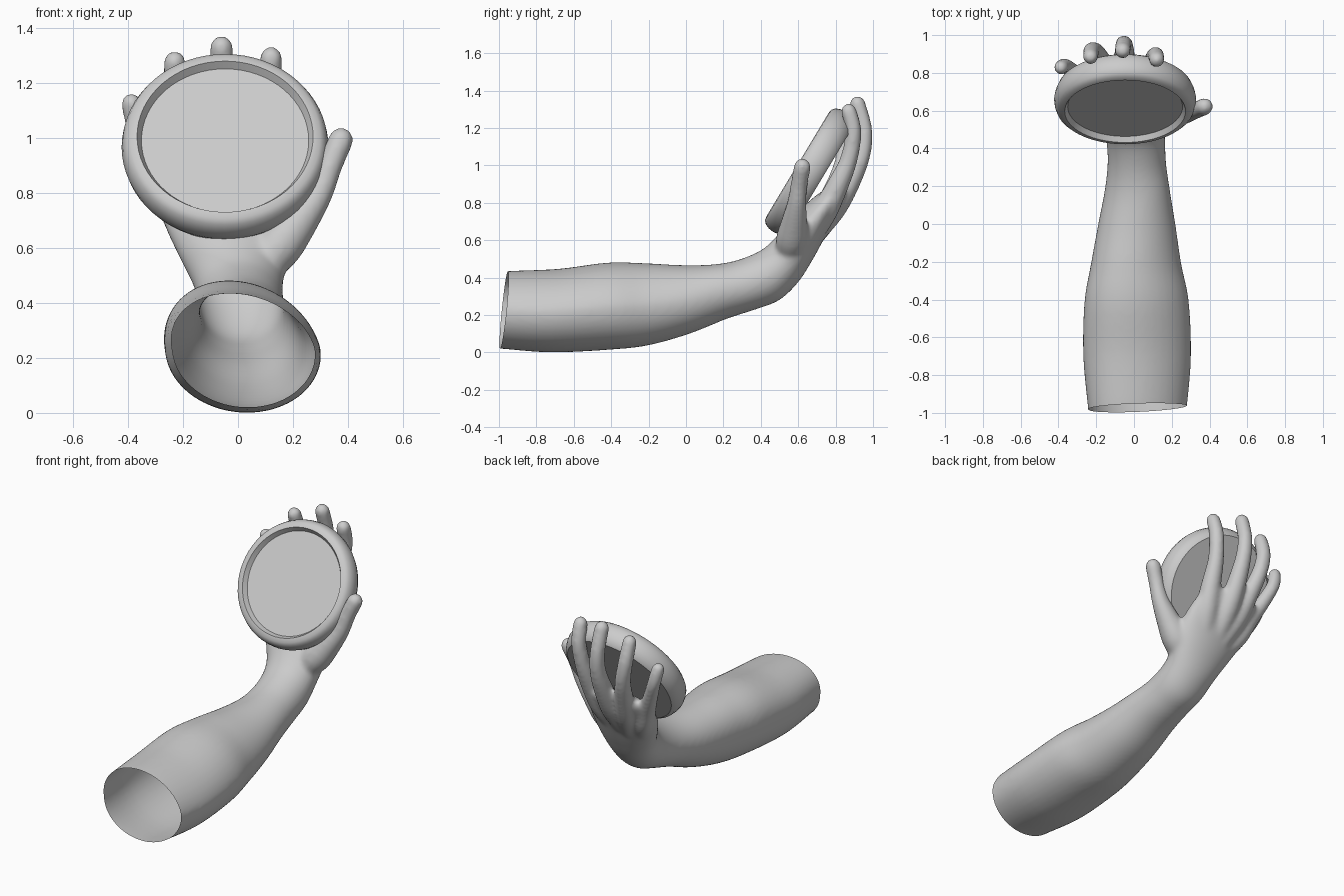
import bpy, bmesh, math
from mathutils import Vector, Matrix

if "Cube" in bpy.data.objects:
    bpy.data.objects.remove(bpy.data.objects["Cube"])


def spline(rows, n=5):
    """Catmull-Rom interpolation of tuples of any length."""
    out = []
    for i in range(len(rows) - 1):
        a, b, c, d = (rows[max(i - 1, 0)], rows[i], rows[i + 1],
                      rows[min(i + 2, len(rows) - 1)])
        for k in range(n):
            t = k / n
            out.append(tuple(
                0.5 * (2 * q + (r - p) * t + (2 * p - 5 * q + 4 * r - s) * t * t
                       + (3 * q - p - 3 * r + s) * t ** 3)
                for p, q, r, s in zip(a, b, c, d)))
    return out + [tuple(rows[-1])]


def loft(bm, rings):
    """Skin closed rings of points and cap both ends."""
    rows = [[bm.verts.new(p) for p in ring] for ring in rings]
    n = len(rows[0])
    for a, b in zip(rows, rows[1:]):
        for i in range(n):
            j = (i + 1) % n
            bm.faces.new((a[i], a[j], b[j], b[i]))
    bm.faces.new(rows[0][::-1])
    bm.faces.new(rows[-1])


def finger(bm, path):
    """Round-tipped tube along (x, y, z, radius) points."""
    pts = spline(path)
    d = (Vector(pts[-1][:3]) - Vector(pts[-2][:3])).normalized()
    end, r = Vector(pts[-1][:3]), pts[-1][3]
    for deg in (25, 50, 70, 85):
        a = math.radians(deg)
        pts.append((*(end + d * r * math.sin(a)), r * math.cos(a)))
    rings = []
    for i, p in enumerate(pts):
        t = Vector(pts[min(i + 1, len(pts) - 1)][:3]) - Vector(pts[max(i - 1, 0)][:3])
        u = Vector((1, 0, 0))
        u = (u - t * u.dot(t) / t.length_squared).normalized()
        v = t.normalized().cross(u)
        rings.append([Vector(p[:3]) + p[3] * (math.cos(k * math.tau / 20) * u
                      + math.sin(k * math.tau / 20) * v) for k in range(20)])
    loft(bm, rings)


def add_object(name, bm):
    me = bpy.data.meshes.new(name)
    bm.to_mesh(me)
    bm.free()
    ob = bpy.data.objects.new(name, me)
    bpy.context.collection.objects.link(ob)
    return ob


def smooth(ob, deg):
    bpy.ops.object.select_all(action='DESELECT')
    ob.select_set(True)
    bpy.context.view_layer.objects.active = ob
    bpy.ops.object.shade_smooth_by_angle(angle=math.radians(deg))


# Forearm, wrist and palm: underside y,z / top y,z / left x / right x / skew
sections = [
    (-1.08, .02, -1.03, .425, -.23, .27, -.05),
    (-.995, .02, -.95, .435, -.24, .28, -.05),
    (-.72, .00, -.68, .447, -.265, .302, -.05),
    (-.40, .015, -.42, .48, -.258, .29, -.05),
    (-.20, .038, -.22, .477, -.225, .25, -.04),
    (.02, .10, -.03, .467, -.19, .22, -.02),
    (.22, .18, .14, .47, -.155, .19, 0),
    (.38, .232, .27, .492, -.14, .17, 0),
    (.50, .28, .39, .54, -.147, .165, 0),
    (.60, .375, .455, .59, -.165, .165, 0),
    (.68, .50, .51, .65, -.215, .18, 0),
    (.75, .63, .58, .73, -.265, .18, 0),
    (.815, .75, .66, .81, -.285, .16, 0),
    (.855, .83, .74, .87, -.27, .13, 0),
    (.86, .87, .79, .89, -.22, .10, 0),
]
bm = bmesh.new()
rings = []
for yb, zb, yt, zt, x0, x1, sk in spline(sections):
    ring = []
    for k in range(40):
        c, s = math.cos(k * math.tau / 40), math.sin(k * math.tau / 40)
        ring.append(((x0 + x1) / 2 + c * (x1 - x0) / 2 + sk * max(s, 0.3 * s),
                     (yb + yt) / 2 + s * (yt - yb) / 2,
                     (zb + zt) / 2 + s * (zt - zb) / 2))
    rings.append(ring)
loft(bm, rings)

# Thumb, then index to little finger
for path in (
    [(.06, .54, .50, .06), (.145, .565, .60, .085), (.225, .58, .70, .07),
     (.295, .593, .80, .052), (.335, .605, .90, .046), (.374, .622, .992, .047)],
    [(.02, .66, .58, .04), (.06, .735, .74, .068), (.085, .805, .88, .06),
     (.10, .87, 1.03, .048), (.115, .895, 1.18, .044), (.12, .87, 1.29, .043)],
    [(-.05, .68, .60, .04), (-.05, .785, .76, .066), (-.05, .875, .91, .058),
     (-.05, .94, 1.06, .048), (-.055, .953, 1.19, .044), (-.06, .917, 1.33, .043)],
    [(-.08, .67, .58, .04), (-.13, .765, .74, .066), (-.165, .845, .88, .056),
     (-.20, .91, 1.03, .047), (-.225, .918, 1.16, .044), (-.23, .885, 1.275, .042)],
    [(-.12, .62, .55, .04), (-.20, .70, .68, .06), (-.26, .755, .81, .052),
     (-.32, .805, .93, .044), (-.367, .838, 1.04, .04), (-.387, .828, 1.125, .039)],
):
    finger(bm, path)
bmesh.ops.recalc_face_normals(bm, faces=bm.faces)

# Fuse arm and fingers into one soft skin
arm = add_object("arm_and_hand", bm)
rem = arm.modifiers.new("fuse", 'REMESH')
rem.mode = 'VOXEL'
rem.voxel_size = 0.011
sm = arm.modifiers.new("soften", 'SMOOTH')
sm.factor = 0.5
sm.iterations = 18
deps = bpy.context.evaluated_depsgraph_get()
fused = bpy.data.meshes.new_from_object(arm.evaluated_get(deps))
arm.modifiers.clear()

# Cut the elbow end open so the arm is a hollow shell
bm = bmesh.new()
bm.from_mesh(fused)
bmesh.ops.bisect_plane(bm, geom=bm.verts[:] + bm.edges[:] + bm.faces[:],
                       plane_co=(0, -.973, .228), plane_no=(.02, -.415, .045),
                       clear_outer=True)
bm.to_mesh(fused)
bm.free()
arm.data = fused
smooth(arm, 60)

# Round tray with a soft rim and a recessed face
profile = [(.338, -.07), (.357, -.055), (.37, -.025), (.376, .005), (.372, .035),
           (.362, .06), (.345, .076), (.32, .08), (.304, .052)]
bm = bmesh.new()
loft(bm, [[(r * math.cos(k * math.tau / 64), r * math.sin(k * math.tau / 64), h)
           for k in range(64)] for r, h in profile])
bmesh.ops.recalc_face_normals(bm, faces=bm.faces)
disc = add_object("round_disc", bm)
disc.matrix_world = (Matrix.Translation((-.047, .665, .963))
                     @ Matrix.Rotation(math.radians(59), 4, 'X'))
smooth(disc, 35)
